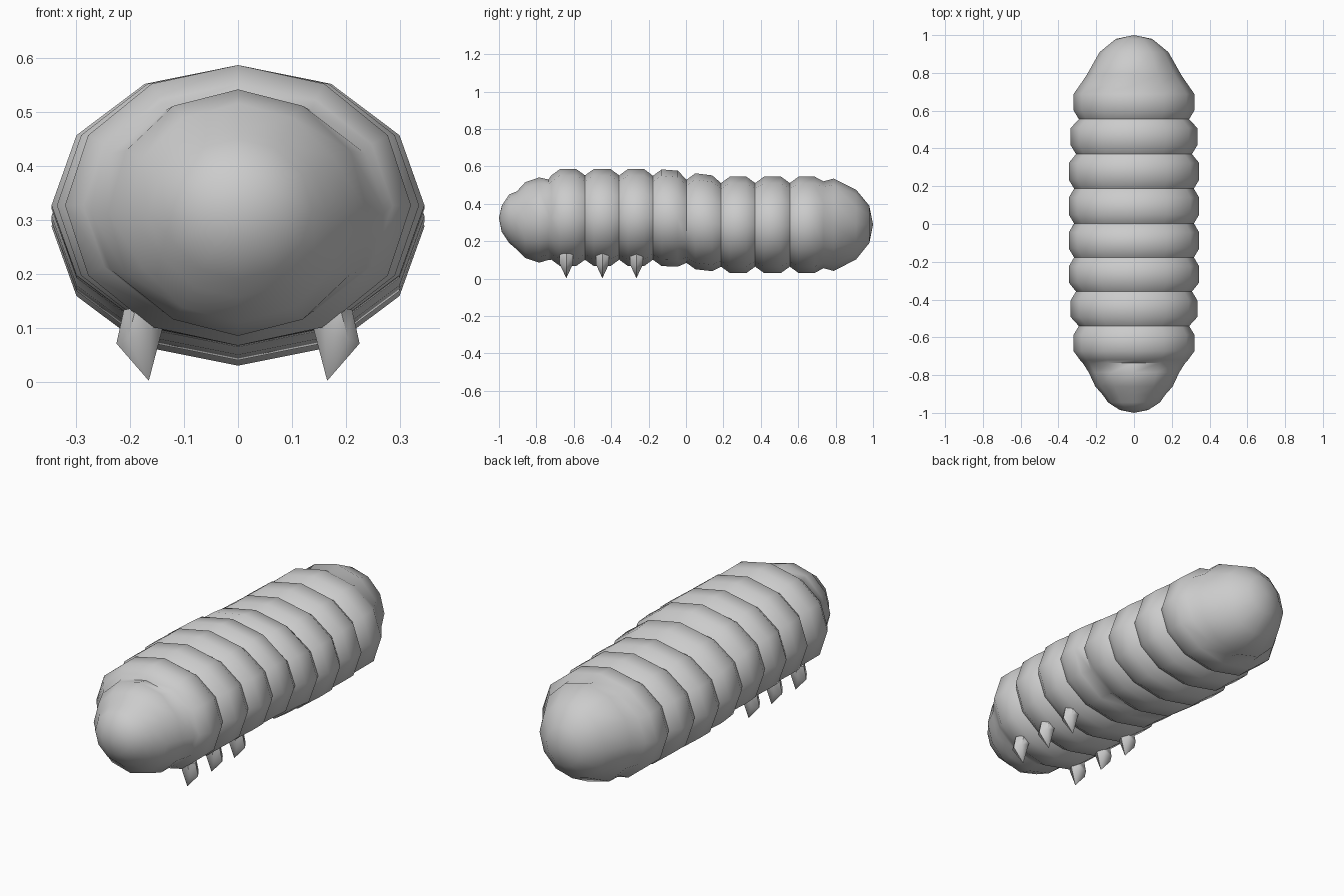
import bpy, bmesh, math
from mathutils import Vector

if "Cube" in bpy.data.objects:
    bpy.data.objects.remove(bpy.data.objects["Cube"])


def loft(name, rings, start=None, end=None):
    """Skin rings of points; close each end with a tip point or a flat cap."""
    bm = bmesh.new()
    loops = [[bm.verts.new(p) for p in ring] for ring in rings]
    n = len(loops[0])
    for a, b in zip(loops, loops[1:]):
        for i in range(n):
            j = (i + 1) % n
            bm.faces.new((a[i], a[j], b[j], b[i]))
    for loop, tip in ((loops[0], start), (loops[-1], end)):
        if tip is None:
            bm.faces.new(loop)
        else:
            t = bm.verts.new(tip)
            for i in range(n):
                bm.faces.new((loop[i], loop[(i + 1) % n], t))
    bmesh.ops.recalc_face_normals(bm, faces=bm.faces[:])
    mesh = bpy.data.meshes.new(name)
    bm.to_mesh(mesh)
    bm.free()
    obj = bpy.data.objects.new(name, mesh)
    bpy.context.collection.objects.link(obj)
    bpy.ops.object.select_all(action='DESELECT')
    obj.select_set(True)
    bpy.context.view_layer.objects.active = obj
    bpy.ops.object.shade_smooth_by_angle(angle=math.radians(55))
    return obj


def body_ring(y, rx, top, bottom, n=12):
    cz, rz = (top + bottom) / 2, (top - bottom) / 2
    return [(rx * math.sin(k * math.tau / n), y, cz + rz * math.cos(k * math.tau / n))
            for k in range(n)]


# Body segments: groove positions, half-widths, (top, bottom) at front and back
grooves = [-0.72, -0.54, -0.357, -0.177, 0.003, 0.187, 0.37, 0.555, 0.735]
widths = [0.32, 0.335, 0.345, 0.345, 0.345, 0.345, 0.335, 0.32]
high, low = (0.586, 0.067), (0.545, 0.03)
heights = [(high, high)] * 3 + [((0.584, 0.067), (0.577, 0.064)),
                                ((0.563, 0.05), (0.552, 0.04))] + [(low, low)] * 3
dip = 0.034

# Head: y, half-width, top, bottom
profile = [(-0.985, 0.075, 0.39, 0.25), (-0.945, 0.137, 0.45, 0.19),
           (-0.905, 0.165, 0.466, 0.156), (-0.86, 0.205, 0.515, 0.11),
           (-0.785, 0.24, 0.541, 0.085), (-0.735, 0.272, 0.53, 0.1)]
for i, (w, (f, b)) in enumerate(zip(widths, heights)):
    y0, y1 = grooves[i], grooves[i + 1]
    profile += [(y0, w - dip if i == 0 else min(w, widths[i - 1]) - dip + 0.006,
                 f[0] - dip, f[1] + dip),
                (y0 + 0.047, w, *f), (y1 - 0.047, w, *b)]
# Rounded tail
profile += [(0.735, 0.287, 0.52, 0.056), (0.79, 0.25, 0.535, 0.041),
            (0.91, 0.182, 0.475, 0.103), (0.98, 0.096, 0.39, 0.19)]
loft("grub_body", [body_ring(*p) for p in profile],
     start=(0, -1.0, 0.325), end=(0, 1.0, 0.29))

# Three pairs of stubby pointed legs
for number, y in enumerate((-0.64, -0.447, -0.265), 1):
    for side, sx in (("left", -1), ("right", 1)):
        def leg_ring(cx, cz, r, tilt):
            return [(sx * (cx + r * math.cos(a)), y + 0.95 * r * math.sin(a),
                     cz - tilt * r * math.cos(a))
                    for a in (k * math.tau / 6 for k in range(6))]
        loft(f"leg_{number}_{side}",
             [leg_ring(0.182, 0.086, 0.043, 0.35), leg_ring(0.168, 0.138, 0.043, 0.1)],
             start=(sx * 0.165, y, 0.002))
